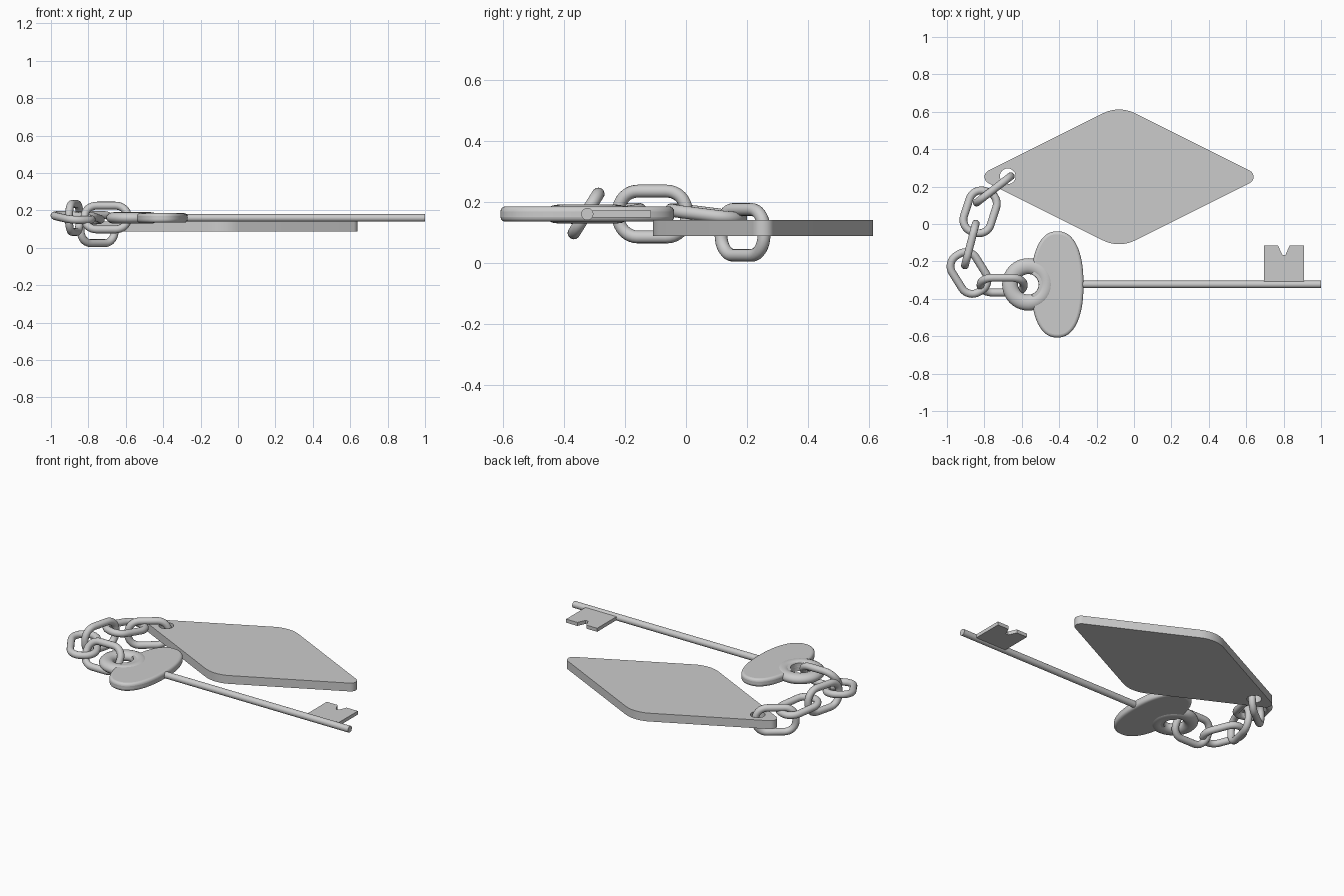
import bpy, bmesh
from math import sin, cos, pi, atan, copysign
from mathutils import Vector

if "Cube" in bpy.data.objects:
    bpy.data.objects.remove(bpy.data.objects["Cube"])


def make_object(name, bm):
    bmesh.ops.recalc_face_normals(bm, faces=bm.faces[:])
    mesh = bpy.data.meshes.new(name)
    bm.to_mesh(mesh)
    bm.free()
    obj = bpy.data.objects.new(name, mesh)
    bpy.context.collection.objects.link(obj)
    return obj


def smooth(obj, angle=0.6):
    bpy.ops.object.select_all(action='DESELECT')
    obj.select_set(True)
    bpy.context.view_layer.objects.active = obj
    bpy.ops.object.shade_smooth_by_angle(angle=angle)


def prism(name, outline, z0, z1):
    bm = bmesh.new()
    face = bm.faces.new([bm.verts.new((x, y, z0)) for x, y in outline])
    top = bmesh.ops.extrude_face_region(bm, geom=[face])["geom"]
    moved = [g for g in top if isinstance(g, bmesh.types.BMVert)]
    bmesh.ops.translate(bm, verts=moved, vec=(0, 0, z1 - z0))
    return make_object(name, bm)


def arc(cx, cy, r, a0, a1, n):
    return [(cx + r * cos(a0 + (a1 - a0) * i / n),
             cy + r * sin(a0 + (a1 - a0) * i / n)) for i in range(n + 1)]


def sweep_loop(name, path, normal, radius, sides=14, squash=1.0):
    """Closed round tube along a planar path."""
    bm = bmesh.new()
    rings = []
    n = len(path)
    for i, p in enumerate(path):
        tangent = (path[(i + 1) % n] - path[i - 1]).normalized()
        side = tangent.cross(normal).normalized()
        rings.append([bm.verts.new(p + radius * (cos(2 * pi * k / sides) * side
                      + squash * sin(2 * pi * k / sides) * normal)) for k in range(sides)])
    for i in range(n):
        a, b = rings[i], rings[(i + 1) % n]
        for k in range(sides):
            m = (k + 1) % sides
            bm.faces.new((a[k], a[m], b[m], b[k]))
    obj = make_object(name, bm)
    smooth(obj, 1.0)
    return obj


def cut_hole(obj, x, y, r):
    cutter = prism(obj.name + "_hole_cutter", arc(x, y, r, 0, 2 * pi * 39 / 40, 39), -0.3, 0.6)
    cutter.hide_render = True
    cutter.hide_viewport = True
    mod = obj.modifiers.new("hole", 'BOOLEAN')
    mod.object = cutter
    mod.solver = 'EXACT'


# Diamond tag with rounded corners and a hole
TX, TY, A = -0.08, 0.252, 0.765
t = atan(0.5)
R_TIP, R_TOP = 0.037, 0.19
dx = A - R_TIP / sin(t)
dy = A / 2 - R_TOP / cos(t)
outline = (arc(TX + dx, TY, R_TIP, t - pi / 2, pi / 2 - t, 10)
           + arc(TX, TY + dy, R_TOP, pi / 2 - t, pi / 2 + t, 10)
           + arc(TX - dx, TY, R_TIP, pi / 2 + t, 3 * pi / 2 - t, 10)
           + arc(TX, TY - dy, R_TOP, 3 * pi / 2 - t, 3 * pi / 2 + t, 10))
tag = prism("tag", outline, 0.088, 0.14)
cut_hole(tag, -0.675, 0.255, 0.042)
smooth(tag)

# Key head: soft oval plate
KY, KZ = -0.323, 0.16
oval = []
for i in range(72):
    c, s = cos(2 * pi * i / 72), sin(2 * pi * i / 72)
    oval.append((-0.41 + 0.14 * copysign(abs(c) ** 0.87, c),
                 KY + 0.284 * copysign(abs(s) ** 0.87, s)))
head = prism("key_head", oval, KZ - 0.025, KZ + 0.025)
bevel = head.modifiers.new("soft_edge", 'BEVEL')
bevel.width, bevel.segments = 0.016, 4
cut_hole(head, -0.565, KY, 0.056)
smooth(head)

# Key ring eye
eye = [Vector((-0.565 + 0.0975 * cos(2 * pi * i / 40), KY + 0.0975 * sin(2 * pi * i / 40), KZ))
       for i in range(40)]
sweep_loop("key_eye", eye, Vector((0, 0, 1)), 0.0425, 16, 0.72)

# Key shaft
bpy.ops.mesh.primitive_cylinder_add(vertices=24, radius=0.02, depth=1.30,
                                    location=(0.35, KY, KZ), rotation=(0, pi / 2, 0))
shaft = bpy.context.object
shaft.name = "key_shaft"
smooth(shaft)

# Key bit with notch
prism("key_bit", [(0.695, KY), (0.91, KY), (0.91, -0.115), (0.832, -0.115), (0.81, -0.165),
                  (0.793, -0.165), (0.77, -0.115), (0.695, -0.115)], KZ - 0.011, KZ + 0.011)

# Chain links: centre, long direction, width direction
LINKS = [
    ((-0.75, 0.185, 0.10), (0.79, 0.61, 0), (0, 0, 1)),
    ((-0.823, 0.065, 0.16), (0.31, 0.95, -0.12), (0.95, -0.31, 0)),
    ((-0.875, -0.11, 0.16), (0.25, 0.97, 0), (0, 0, 1)),
    ((-0.882, -0.262, 0.162), (0.53, -0.85, -0.12), (0.85, 0.53, 0)),
    ((-0.705, -0.327, 0.162), (1, 0, 0), (0, 0.53, 0.85)),
]
HL, HW, RC = 0.115, 0.075, 0.066
flat = []
for q, (sx, sy) in enumerate([(1, 1), (-1, 1), (-1, -1), (1, -1)]):
    flat += arc(sx * (HL - RC), sy * (HW - RC), RC, q * pi / 2, (q + 1) * pi / 2, 8)
for n, (centre, along, across) in enumerate(LINKS):
    u = Vector(along).normalized()
    v = Vector(across).normalized()
    path = [Vector(centre) + u * x + v * y for x, y in flat]
    sweep_loop(f"chain_link_{n + 1}", path, u.cross(v).normalized(), 0.021)
